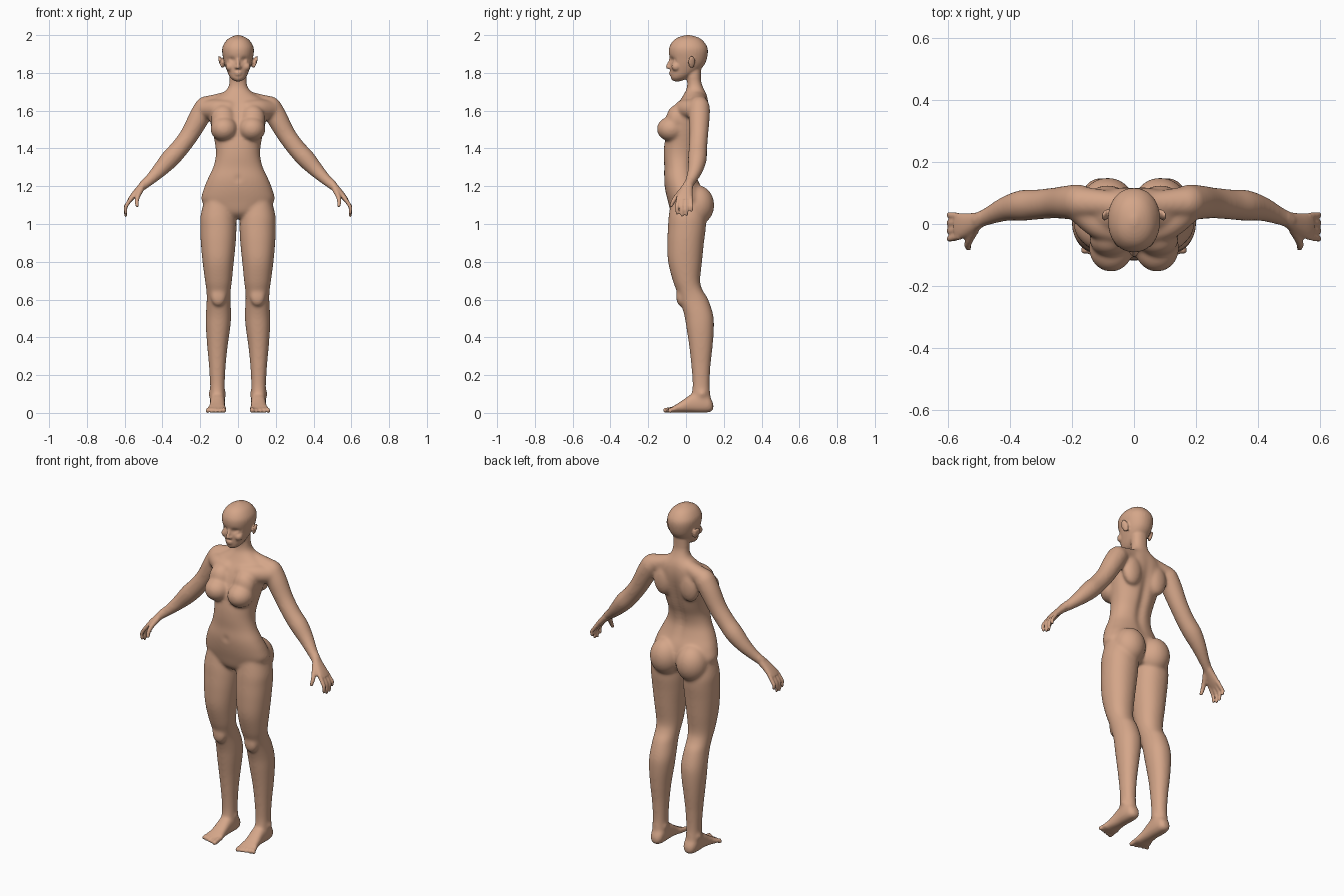
import bpy, bmesh, math
from mathutils import Vector, Matrix

bm = bmesh.new()


def spline(keys, n=5):
    """Catmull-Rom through rows of numbers."""
    out = []
    for i in range(len(keys) - 1):
        p = [keys[max(0, min(len(keys) - 1, i + k))] for k in (-1, 0, 1, 2)]
        for s in range(n):
            t = s / n
            out.append([0.5 * (2 * b + (c - a) * t + (2 * a - 5 * b + 4 * c - d) * t * t
                               + (3 * b - a - 3 * c + d) * t ** 3) for a, b, c, d in zip(*p)])
    return out + [list(keys[-1])]


def skin(rings, power=2.0, sides=32):
    """Closed loft through rings given as centre, half axis u, half axis v."""
    def pw(a):
        return math.copysign(abs(a) ** (2 / power), a)
    loops = []
    for c, u, v in rings:
        loops.append([bm.verts.new(c + u * pw(math.cos(2 * math.pi * k / sides))
                                   + v * pw(math.sin(2 * math.pi * k / sides))) for k in range(sides)])
    for a, b in zip(loops, loops[1:]):
        for k in range(sides):
            j = (k + 1) % sides
            bm.faces.new((a[k], a[j], b[j], b[k]))
    bm.faces.new(loops[0][::-1])
    bm.faces.new(loops[-1])


def levels(keys, power=2.0):
    """Horizontal sections: z, x inner, x outer, y front, y back."""
    skin([(Vector(((a + b) / 2, (f + k) / 2, z)), Vector(((b - a) / 2, 0, 0)), Vector((0, (k - f) / 2, 0)))
          for z, a, b, f, k in spline(keys)], power)


def ball(c, r, rot=None):
    m = Matrix.Translation(c) @ (rot or Matrix()) @ Matrix.Diagonal((*r, 1))
    bmesh.ops.create_uvsphere(bm, u_segments=24, v_segments=16, radius=1, matrix=m)


def tube(keys, sides=20):
    """Round limb through x, y, z, radius with ball ends."""
    rows = spline(keys)
    pts = [Vector(r[:3]) for r in rows]
    rings = []
    for i, p in enumerate(pts):
        t = (pts[min(i + 1, len(pts) - 1)] - pts[max(i - 1, 0)]).normalized()
        u = t.cross(Vector((0.7, 0.1, 0.7))).normalized()
        rings.append((p, u * rows[i][3], t.cross(u) * rows[i][3]))
    skin(rings, 2.0, sides)
    for k in (keys[0], keys[-1]):
        ball(k[:3], (k[3],) * 3)


# --- paired parts, modelled on +x ---
# leg
levels([(1.12, .025, .18, -.08, .09), (1.04, .012, .199, -.092, .105), (.98, .008, .2, -.096, .105),
        (.9, .012, .197, -.099, .095), (.8, .022, .188, -.095, .085), (.7, .032, .175, -.07, .075),
        (.65, .038, .168, -.052, .088), (.6, .040, .166, -.035, .118), (.52, .036, .17, -.01, .144),
        (.45, .041, .17, .002, .148), (.35, .055, .163, .017, .141), (.25, .065, .154, .028, .13),
        (.15, .07, .148, .035, .125), (.09, .07, .148, .03, .13), (.03, .07, .146, .04, .138)], 2.15)
ball((.085, .06, 1.1), (.09, .09, .105))            # buttock
ball((.104, -.03, .615), (.04, .022, .05))          # kneecap
for x in (.075, .145):
    ball((x, .085, .1), (.012, .022, .022))         # ankle bones
# foot
skin([(Vector((x, y, (b + t) / 2)), Vector((w, 0, 0)), Vector((0, 0, (t - b) / 2)))
      for y, x, w, b, t in spline([(.145, .106, .018, .015, .05), (.125, .107, .036, .003, .085),
                                   (.08, .108, .041, 0, .11), (.03, .108, .040, .002, .1),
                                   (-.02, .110, .043, .002, .066), (-.06, .112, .05, .001, .04),
                                   (-.085, .113, .047, .002, .026)])], 2.4)
for i in range(5):                                  # toes
    x, r, tip = .076 + .0195 * i, (.0135 if i == 0 else .0105), -.108 + .006 * i
    tube([(x, -.06, .02, r), (x + .001 * i, -.085, .017, r), (x + .002 * i, tip, r, r)], 12)
# breast
ball((.074, -.078, 1.503), (.072, .077, .066))
ball((.078, -.05, 1.555), (.066, .055, .075))
# shoulder, chest and back muscles
tube([(.03, .06, 1.672, .04), (.1, .066, 1.647, .045), (.17, .07, 1.625, .052)])
tube([(.05, -.02, 1.61, .045), (.11, .0, 1.61, .05), (.17, .05, 1.605, .05)])
ball((.085, .085, 1.56), (.06, .04, .09))
# arm
tube([(.175, .07, 1.615, .057), (.205, .07, 1.565, .056), (.255, .068, 1.475, .05), (.31, .063, 1.4, .049),
      (.36, .06, 1.345, .05), (.41, .05, 1.29, .041), (.46, .03, 1.24, .031), (.5, .012, 1.205, .025)], 28)
# palm
skin([(Vector((x, y, z)), Vector((0, u, 0)), Vector((.7, 0, .7)) * v)
      for x, y, z, u, v in spline([(.49, .014, 1.215, .025, .024), (.53, .0, 1.175, .035, .019),
                                   (.556, -.006, 1.147, .041, .016), (.575, -.008, 1.125, .038, .012)])], 2.3)
# fingers and thumb
for i, lift in enumerate((.012, .0, .004, .026)):
    y = -.04 + .0215 * i
    tube([(.562, y, 1.14, .0115), (.587, y * 1.15, 1.104, .0105),
          (.596, y * 1.2, 1.078 + lift / 2, .0095), (.594, y * 1.15, 1.046 + lift, .0085)], 12)
tube([(.512, -.012, 1.187, .017), (.53, -.048, 1.148, .0135), (.536, -.068, 1.12, .0115),
      (.534, -.077, 1.098, .0095)], 12)
# ear
ball((.09, .03, 1.858), (.009, .02, .035), Matrix.Rotation(.3, 4, 'Y') @ Matrix.Rotation(.35, 4, 'Z'))
# eye, cheek
ball((.034, -.064, 1.863), (.017, .015, .012))
ball((.042, -.052, 1.833), (.024, .025, .024))

# mirror everything so far to -x
copy = bmesh.ops.duplicate(bm, geom=bm.verts[:] + bm.edges[:] + bm.faces[:])["geom"]
for v in copy:
    if isinstance(v, bmesh.types.BMVert):
        v.co.x *= -1

# --- central parts ---
# torso and neck: z, half width, front, back
levels([(z, -w, w, f, k) for z, w, f, k in (
    (1.03, .06, -.045, .07), (1.06, .13, -.078, .085), (1.12, .192, -.096, .1), (1.18, .184, -.11, .088),
    (1.24, .16, -.117, .062), (1.3, .132, -.115, .047), (1.36, .118, -.118, .056), (1.42, .121, -.115, .078),
    (1.5, .138, -.1, .1), (1.57, .155, -.078, .115), (1.62, .158, -.055, .12), (1.66, .135, -.028, .117),
    (1.69, .085, -.01, .108), (1.72, .054, .004, .093), (1.76, .046, .006, .08), (1.82, .046, .0, .08))], 2.2)
# head
levels([(z, -w, w, f, k) for z, w, f, k in (
    (1.754, .018, -.068, -.03), (1.765, .032, -.077, -.005), (1.785, .047, -.081, .03), (1.81, .058, -.083, .068),
    (1.84, .069, -.084, .095), (1.87, .077, -.085, .109), (1.91, .084, -.091, .116), (1.94, .081, -.087, .111),
    (1.97, .063, -.068, .09), (1.988, .04, -.041, .064), (2.0, .008, -.002, .022))], 2.15)
# nose, lips, chin
tube([(0, -.079, 1.877, .008), (0, -.09, 1.853, .0085), (0, -.097, 1.832, .0105)], 12)
for s in (-1, 1):
    ball((.011 * s, -.086, 1.828), (.008, .01, .007))
ball((0, -.079, 1.802), (.021, .012, .0055))
ball((0, -.077, 1.791), (.018, .013, .0065))
ball((0, -.068, 1.768), (.018, .012, .013))

bmesh.ops.recalc_face_normals(bm, faces=bm.faces[:])
me = bpy.data.meshes.new("human_figure")
bm.to_mesh(me)
bm.free()
body = bpy.data.objects.new("human_figure", me)
bpy.context.collection.objects.link(body)
bpy.context.view_layer.objects.active = body
body.select_set(True)

# fuse all parts into one skin
fuse = body.modifiers.new("fuse", 'REMESH')
fuse.mode, fuse.voxel_size = 'VOXEL', .006
bpy.ops.object.modifier_apply(modifier="fuse")

# soften the joins, gently on face, hands and toes
bm = bmesh.new()
bm.from_mesh(me := body.data)


def fine(c):
    return c.z > 1.77 or abs(c.x) > .5 or (c.z < .05 and c.y < -.05)


bm.normal_update()
for v in bm.verts:
    c = v.co
    def bump(x, z, rx, rz):
        return math.exp(-((abs(c.x) - x) / rx) ** 2 - ((c.z - z) / rz) ** 2)
    if v.normal.y > .3 and c.y > 0:                 # spine groove
        c.y -= .016 * bump(0, 1.42, .022, .17)
    elif v.normal.y < -.3 and c.y < -.05:           # navel, eye sockets
        c.y += .012 * bump(0, 1.24, .01, .012)
        c.y += .012 * bump(.034, 1.868, .02, .014)
soft = [v for v in bm.verts if not fine(v.co)]
for i in range(14):
    bmesh.ops.smooth_vert(bm, verts=soft, factor=.5, use_axis_x=True, use_axis_y=True, use_axis_z=True)
bmesh.ops.smooth_vert(bm, verts=bm.verts[:], factor=.5, use_axis_x=True, use_axis_y=True, use_axis_z=True)
bm.to_mesh(me)
bm.free()

mat = bpy.data.materials.new("skin")
mat.diffuse_color = (.66, .38, .25, 1)
me.materials.clear()
me.materials.append(mat)
for p in me.polygons:
    p.use_smooth = True
